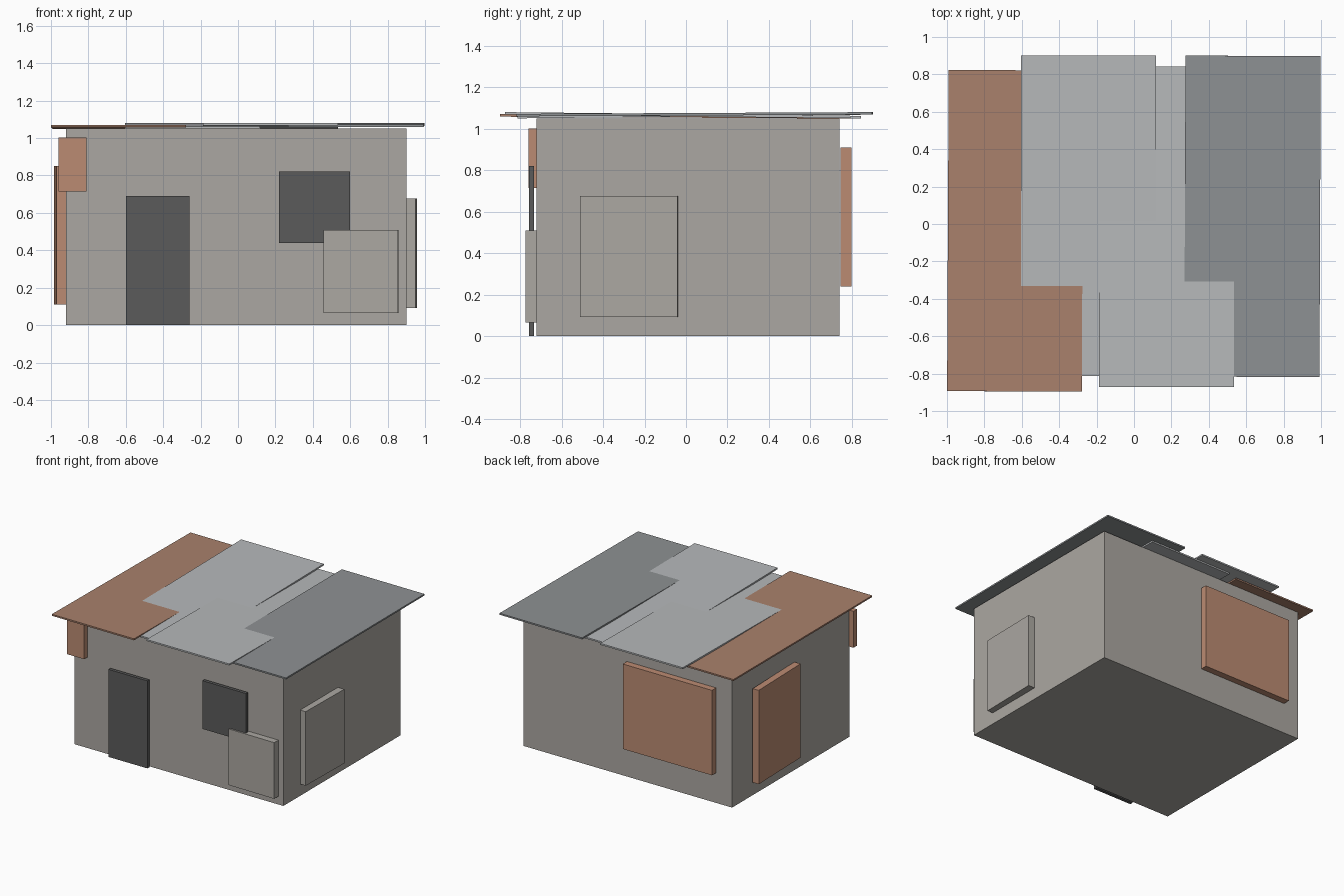
import bpy, math
from mathutils import Matrix

if "Cube" in bpy.data.objects:
    bpy.data.objects.remove(bpy.data.objects["Cube"])


def material(name, rgb):
    m = bpy.data.materials.new(name)
    m.diffuse_color = (*rgb, 1)
    m.use_nodes = True
    m.node_tree.nodes["Principled BSDF"].inputs["Base Color"].default_value = m.diffuse_color
    return m


WALL = material("concrete", (0.41, 0.39, 0.36))
DARK = material("dark", (0.105, 0.105, 0.105))
RUST = material("rust", (0.50, 0.26, 0.17))
RUST_ROOF = material("rust_roof", (0.40, 0.22, 0.15))
TIN = material("tin", (0.47, 0.485, 0.495))
TIN_DARK = material("dark_tin", (0.27, 0.285, 0.295))


def box(name, x, y, z, mat, rot_x=0, rot_z=0):
    """Box from (min, max) ranges, turned about its own centre."""
    bpy.ops.mesh.primitive_cube_add(size=1)
    o = bpy.context.object
    o.name = name
    centre = [(r[0] + r[1]) / 2 for r in (x, y, z)]
    size = [r[1] - r[0] for r in (x, y, z)]
    o.data.transform(Matrix.Diagonal((*size, 1)))
    o.location = centre
    o.rotation_euler = (rot_x, 0, rot_z)
    o.data.materials.append(mat)
    return o


def roof_sheet(name, x, y, z_front, z_back, mat, rot_z=0):
    """Thin sheet given by the height of its top at the front and back."""
    top = (z_front + z_back) / 2
    tilt = math.atan2(z_back - z_front, y[1] - y[0])
    box(name, x, y, (top - 0.012, top), mat, tilt, rot_z)


# walls
box("shack_walls", (-0.92, 0.90), (-0.72, 0.74), (0, 1.05), WALL)

# door and window
box("door", (-0.60, -0.26), (-0.757, -0.732), (0, 0.69), DARK)
box("window", (0.22, 0.60), (-0.757, -0.732), (0.44, 0.82), DARK)

# patch panels on the four walls
box("front_grey_patch", (0.457, 0.857), (-0.771, -0.715), (0.065, 0.508), WALL, 0, -0.012)
box("front_rust_patch", (-0.96, -0.81), (-0.76, -0.715), (0.715, 1.002), RUST)
box("right_patch", (0.897, 0.952), (-0.51, -0.04), (0.092, 0.676), WALL, 0, -0.018)
box("left_patch", (-0.978, -0.925), (-0.04, 0.50), (0.11, 0.85), RUST, 0, 0.025)
box("back_patch", (-0.785, -0.007), (0.745, 0.797), (0.24, 0.91), RUST)

# overlapping roof sheets, tilted alternately so they cross
roof_sheet("roof_sheet_rust", (-0.995, -0.275), (-0.895, 0.822), 1.070, 1.061, RUST_ROOF, -0.005)
roof_sheet("roof_sheet_mid_left", (-0.603, 0.117), (-0.813, 0.902), 1.062, 1.080, TIN)
roof_sheet("roof_sheet_mid_right", (-0.188, 0.535), (-0.872, 0.843), 1.080, 1.062, TIN)
roof_sheet("roof_sheet_dark", (0.272, 0.995), (-0.817, 0.899), 1.0716, 1.080, TIN_DARK, -0.004)
